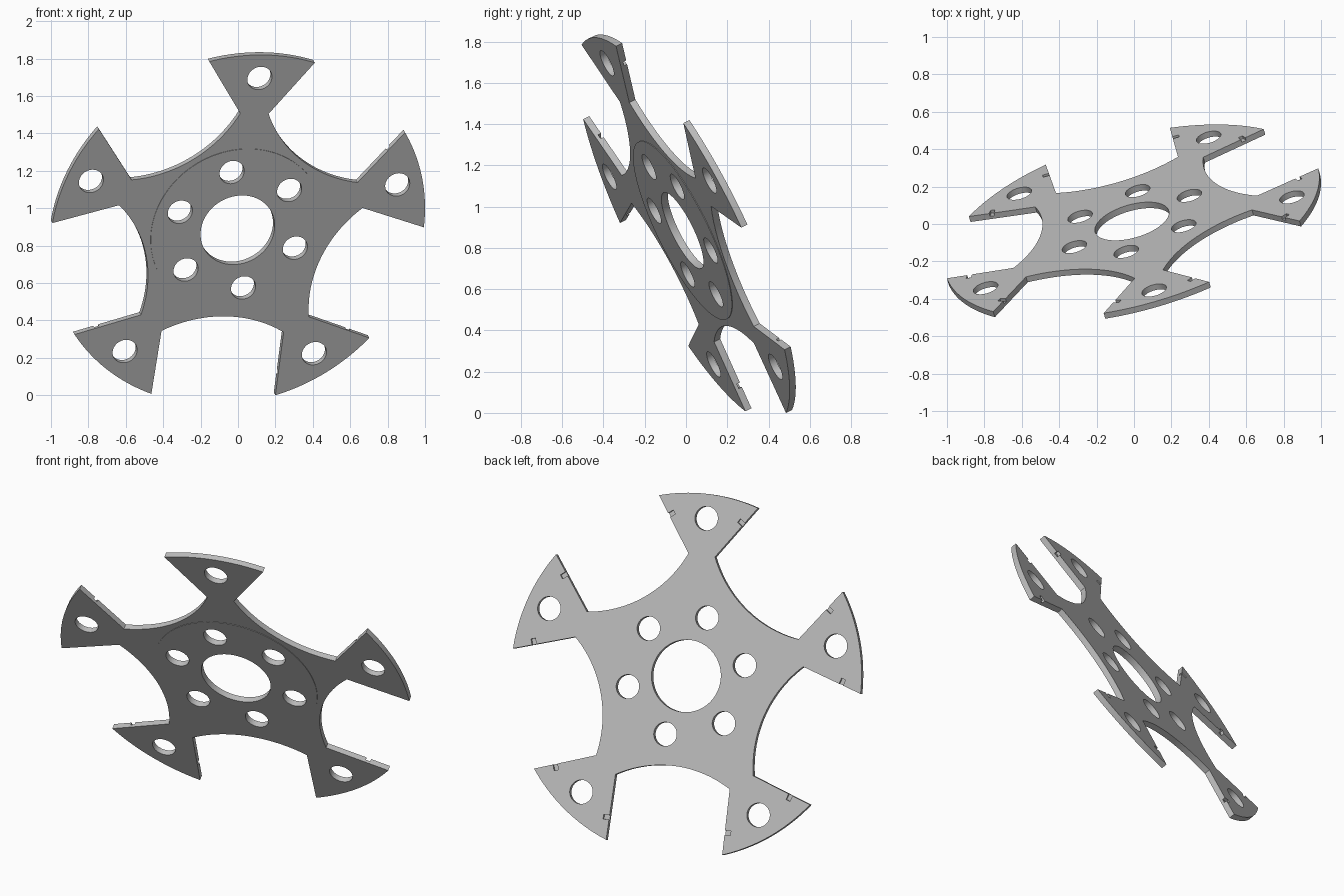
import bpy
import bmesh
from math import sin, cos, radians, sqrt, atan2
from mathutils import Matrix, Vector

cube = bpy.data.objects.get("Cube")
if cube:
    bpy.data.objects.remove(cube, do_unlink=True)

THICK = 0.034
ARMS = 5
RIM = 1.036          # outer radius of the arms
TIP = radians(16.5)  # half angle of an arm at the rim
NECK = Vector((0.079, 0.688))
WAIST = 0.513        # radius at the deepest point of the scallops
ARM_HOLE = 0.898     # radius of the ring of arm holes

grey = bpy.data.materials.new("plain_grey")
grey.use_nodes = True
grey.diffuse_color = (0.5, 0.5, 0.5, 1)
grey.node_tree.nodes["Principled BSDF"].inputs["Base Color"].default_value = (0.5, 0.5, 0.5, 1)

# Tilted frame: x across, y up the plate, z out of the front face
across = Vector((0.9588, 0.2841, -0.011)).normalized()
up = Vector((0.134, -0.410, 0.902))
up = (up - across * up.dot(across)).normalized()
frame = Matrix((across, up, across.cross(up))).transposed().to_4x4()
frame.translation = (-0.007, 0, 0.892)


def polar(radius, angle):
    """Point measured clockwise from the top."""
    return Vector((radius * sin(angle), radius * cos(angle)))


def turn(point, angle):
    return Matrix.Rotation(-angle, 2) @ point


def make_object(name, bm):
    bmesh.ops.recalc_face_normals(bm, faces=bm.faces)
    mesh = bpy.data.meshes.new(name)
    bm.to_mesh(mesh)
    bm.free()
    mesh.materials.append(grey)
    obj = bpy.data.objects.new(name, mesh)
    obj.matrix_world = frame
    bpy.context.collection.objects.link(obj)
    return obj


def slab(name, outline, low, high):
    bm = bmesh.new()
    face = bm.faces.new([bm.verts.new((p.x, p.y, low)) for p in outline])
    walls = bmesh.ops.extrude_face_region(bm, geom=[face])["geom"]
    top = [g for g in walls if isinstance(g, bmesh.types.BMVert)]
    bmesh.ops.translate(bm, verts=top, vec=(0, 0, high - low))
    return make_object(name, bm)


# One arm and the scallop after it
step = radians(360 / ARMS)
rim = [polar(RIM, TIP * (i / 12 - 1)) for i in range(25)]
half = step / 2 - atan2(NECK.x, NECK.y)
chord = NECK.length * sin(half)
sag = NECK.length * cos(half) - WAIST
bow = (chord ** 2 + sag ** 2) / (2 * sag)
sweep = atan2(chord, bow - sag)
scallop = []
for i in range(25):
    a = sweep * (i / 12 - 1)
    scallop.append(turn(Vector((bow * sin(a), WAIST + bow - bow * cos(a))), step / 2))
outline = [turn(p, k * step) for k in range(ARMS) for p in rim + scallop]
plate = slab("plate", outline, -THICK / 2, THICK / 2)

# Shallow raised disc on the front
disc_outline = [polar(0.48, radians(3 * i)) for i in range(120)]
disc = slab("front_disc", disc_outline, THICK / 2 - 0.001, THICK / 2 + 0.003)

# Round hole cutters
bm = bmesh.new()


def drill(radius, centre):
    bmesh.ops.create_cone(bm, cap_ends=True, segments=64, radius1=radius, radius2=radius,
                          depth=0.3, matrix=Matrix.Translation((centre.x, centre.y, 0)))


drill(0.205, Vector((0, 0)))
for i in range(6):
    drill(0.068, polar(0.35, radians(60 * i - 13)))
for k in range(ARMS):
    drill(0.068, polar(ARM_HOLE, k * step))
hole_cutter = make_object("hole_cutter", bm)

# Small notches in the back face along both straight edges of each arm
bm = bmesh.new()
for k in range(ARMS):
    for side in (-1, 1):
        tip = polar(RIM, TIP)
        spot = tip.lerp(NECK, 0.34)
        edge = tip - NECK
        slant = atan2(edge.x, edge.y)
        spot.x *= side
        spot = turn(spot, k * step)
        place = (Matrix.Translation((spot.x, spot.y, -THICK / 2))
                 @ Matrix.Rotation(-(k * step + side * slant), 4, 'Z')
                 @ Matrix.Diagonal((0.07, 0.026, THICK, 1)))
        bmesh.ops.create_cube(bm, size=1, matrix=place)
notch_cutter = make_object("notch_cutter", bm)

for target, cutters in ((plate, (hole_cutter, notch_cutter)), (disc, (hole_cutter,))):
    for cutter in cutters:
        mod = target.modifiers.new(cutter.name, 'BOOLEAN')
        mod.operation = 'DIFFERENCE'
        mod.solver = 'EXACT'
        mod.object = cutter

# Apply the cuts, then smooth the curved walls
bpy.context.view_layer.update()
graph = bpy.context.evaluated_depsgraph_get()
results = [(o, bpy.data.meshes.new_from_object(o.evaluated_get(graph))) for o in (plate, disc)]
bpy.ops.object.select_all(action='DESELECT')
for obj, mesh in results:
    obj.modifiers.clear()
    obj.data = mesh
    obj.select_set(True)
bpy.context.view_layer.objects.active = plate
bpy.ops.object.shade_smooth_by_angle(angle=radians(30))
for cutter in (hole_cutter, notch_cutter):
    bpy.data.objects.remove(cutter, do_unlink=True)
